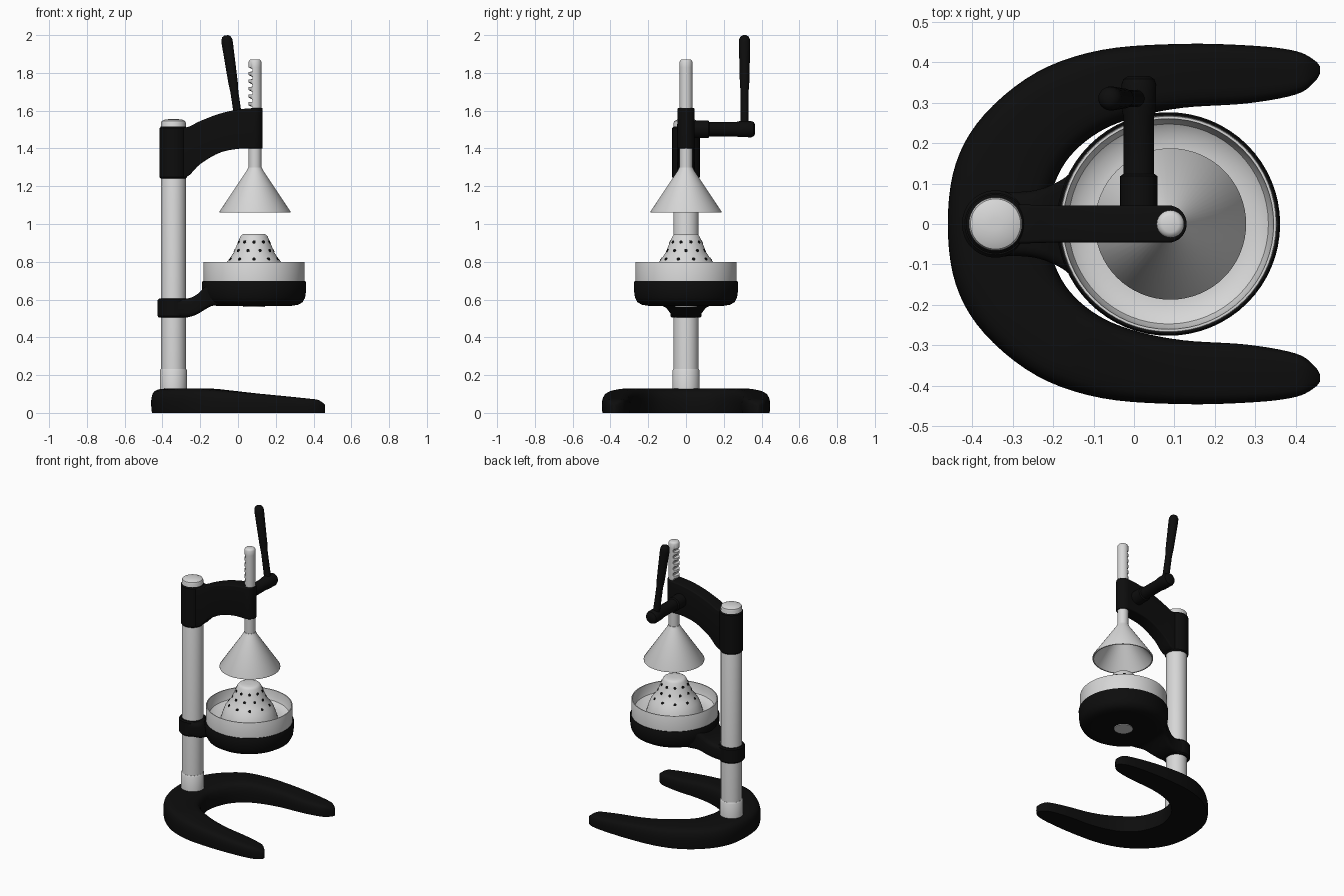
import bpy, bmesh
from math import sin, cos, pi
from mathutils import Vector

if "Cube" in bpy.data.objects:
    bpy.data.objects.remove(bpy.data.objects["Cube"])


def material(name, v):
    m = bpy.data.materials.new(name)
    m.use_nodes = True
    m.diffuse_color = (v, v, v, 1)
    bsdf = m.node_tree.nodes["Principled BSDF"]
    bsdf.inputs["Base Color"].default_value = (v, v, v, 1)
    bsdf.inputs["Roughness"].default_value = 0.5
    return m


BLACK = material("black_enamel", 0.004)
STEEL = material("light_steel", 0.68)


def loft(name, rings, mat, angle=35):
    """Skin a list of equal-length point rings and cap both ends."""
    bm = bmesh.new()
    loops = [[bm.verts.new(p) for p in ring] for ring in rings]
    n = len(loops[0])
    for a, b in zip(loops, loops[1:]):
        for i in range(n):
            j = (i + 1) % n
            bm.faces.new((a[i], a[j], b[j], b[i]))
    bm.faces.new(loops[0])
    bm.faces.new(loops[-1])
    bmesh.ops.recalc_face_normals(bm, faces=bm.faces)
    me = bpy.data.meshes.new(name)
    bm.to_mesh(me)
    bm.free()
    me.materials.append(mat)
    ob = bpy.data.objects.new(name, me)
    bpy.context.collection.objects.link(ob)
    bpy.ops.object.select_all(action='DESELECT')
    ob.select_set(True)
    bpy.context.view_layer.objects.active = ob
    bpy.ops.object.shade_smooth_by_angle(angle=angle * pi / 180)
    return ob


def turned(name, base, axis, profile, mat, n=48):
    """Turn (radius, distance) pairs around an axis through base."""
    axis = Vector(axis).normalized()
    u = axis.orthogonal().normalized()
    w = axis.cross(u)
    rings = [[Vector(base) + axis * d + (u * cos(2 * pi * i / n) + w * sin(2 * pi * i / n)) * r
              for i in range(n)] for r, d in profile]
    return loft(name, rings, mat)


def spline(points, steps):
    """Smooth curve through points of any dimension."""
    pts = [Vector(p) for p in points]
    pts = [pts[0]] + pts + [pts[-1]]
    out = []
    for a, b, c, d in zip(pts, pts[1:], pts[2:], pts[3:]):
        for k in range(steps):
            t = k / steps
            out.append(b + (c - a) * (t / 2) + (a * 2 - b * 5 + c * 4 - d) * (t * t / 2)
                       + (b * 3 - a - c * 3 + d) * (t ** 3 / 2))
    return out + [pts[-1]]


def beam(name, stations, bevel, mat):
    """Rounded box section along x from (x, half width, bottom, top)."""
    rings = []
    for x, w, lo, hi in stations:
        b = min(bevel, w * 0.7)
        ring = []
        for cy, cz, start in ((w - b, hi - b, 0), (b - w, hi - b, 1), (b - w, lo + b, 2), (w - b, lo + b, 3)):
            for k in range(5):
                a = (start + k / 4) * pi / 2
                ring.append((x, cy + b * cos(a), cz + b * sin(a)))
        rings.append(ring)
    return loft(name, rings, mat, 50)


POST, BOWL = (-0.342, 0, 0), (0.085, 0, 0)
UP = (0, 0, 1)

# Horseshoe base: outer and inner edge points of one leg, mirrored
leg = [(-.46, 0, -.22, 0), (-.44, .15, -.2, .09), (-.37, .27, -.16, .165),
       (-.24, .375, -.09, .225), (-.08, .43, 0, .263), (.12, .445, .12, .287),
       (.3, .44, .28, .298), (.4, .427, .4, .32), (.445, .405, .445, .35),
       (.46, .388, .46, .373)]
edges = [(a, -b, c, -d) for a, b, c, d in reversed(leg[1:])] + leg
half = [(1, 0.45), (0.99, 0.6), (0.94, 0.78), (0.85, 0.9), (0.7, 0.97), (0.45, 1)]
section = [(0.96, 0), (0.99, 0.15)] + half
section += [(-u, v) for u, v in reversed(section)]
rings = []
for ox, oy, ix, iy in spline(edges, 5):
    mid = Vector(((ox + ix) / 2, (oy + iy) / 2, 0))
    side = Vector(((ox - ix) / 2, (oy - iy) / 2, 0))
    h = min(0.128, 0.113 - 0.1 * mid.x)
    h *= 1 - 0.35 * max(0, (mid.x - 0.41) / 0.05) ** 2
    rings.append([mid + side * u + Vector((0, 0, h * v)) for u, v in section])
loft("base", rings, BLACK, 50)

# Upright post with foot collar and domed cap
turned("post", POST, UP, [(.066, .02), (.066, 1.535), (.062, 1.545), (.045, 1.553), (.015, 1.556)], STEEL)
turned("post_collar", POST, UP, [(.072, .1), (.072, .225), (.067, .233)], STEEL)

# Upper arm and its sleeve
turned("arm_sleeve", POST, UP, [(.066, 1.24), (.073, 1.248), (.073, 1.508), (.066, 1.516)], BLACK)
arm = spline([(-.34, .05, 1.245, 1.51), (-.27, .048, 1.25, 1.512), (-.2, .046, 1.317, 1.545),
              (-.1, .046, 1.376, 1.583), (0, .046, 1.398, 1.606), (.085, .046, 1.4, 1.614)], 5)
arm += [(.085 + .045 * sin(a), max(.006, .046 * cos(a)), 1.4, 1.615)
        for a in [k * pi / 16 for k in range(1, 9)]]
beam("upper_arm", arm, 0.008, BLACK)

# Toothed press rod: round rings with one side flattened at every notch
rod = [(1.28, -1), (1.59, -1)]
for k in range(6):
    z = 1.605 + k * 0.04
    rod += [(z, -1), (z + 0.002, -0.4), (z + 0.014, -0.4), (z + 0.024, -1)]
rings = [[(0.09 + 0.034 * max(cos(a), cut), 0.034 * sin(a), z)
          for a in [i * pi / 20 for i in range(40)]] for z, cut in rod]
for z, s in ((1.86, 1), (1.868, .85), (1.872, .6)):
    rings.append([(0.09 + 0.034 * s * cos(i * pi / 20), 0.034 * s * sin(i * pi / 20), z) for i in range(40)])
loft("press_rod", rings, STEEL)

# Hollow pressing cone
turned("press_cone", (.09, 0, 0), UP, [(.025, 1.265), (.18, 1.06), (.187, 1.06), (.187, 1.068),
                                      (.042, 1.285), (.036, 1.3)], STEEL, 64)

# Crank shaft and lever
turned("crank_shaft", (.012, 0, 1.502), (0, 1, 0), [(.046, .03), (.046, .118), (.038, .124), (.038, .265),
       (.042, .28), (.043, .345), (.038, .358), (.025, .366)], BLACK, 32)
turned("crank_lever", (.01, .31, 1.5), (-.07, 0, .48), [(.022, 0), (.021, .12), (.021, .2), (.025, .25),
       (.03, .46), (.029, .482), (.022, .497), (.01, .504)], BLACK, 24)

# Bowl holder, clamp ring and link between them
turned("bowl_holder", BOWL, UP, [(.06, .566), (.2, .567), (.235, .573), (.258, .587), (.27, .61),
                                (.275, .645), (.276, .69), (.272, .697)], BLACK, 64)
turned("clamp_ring", POST, UP, [(.076, .504), (.083, .512), (.083, .598), (.076, .606)], BLACK)
beam("holder_link", spline([(-.33, .08, .506, .604), (-.27, .08, .506, .605), (-.22, .09, .52, .625),
                            (-.17, .115, .55, .67), (-.13, .15, .568, .69), (-.05, .17, .572, .69)], 4), 0.025, BLACK)
turned("spout", BOWL, UP, [(.058, .561), (.058, .6)], STEEL)

# Juice bowl
turned("juice_bowl", BOWL, UP, [(.26, .685), (.268, .69), (.268, .795), (.266, .8), (.26, .8), (.256, .76),
                               (.247, .735), (.225, .72), (.19, .715), (.1, .715)], STEEL, 64)

# Strainer cone with rows of holes
turned("strainer", BOWL, UP, [(.175, .715), (.165, .75), (.15, .79), (.127, .82), (.107, .85), (.087, .9),
                             (.073, .932), (.066, .942), (.055, .947), (.02, .948)], STEEL)
holes = []
for row, (z, r) in enumerate(((.815, .131), (.86, .103), (.905, .085))):
    for k in range(10):
        a = 2 * pi * (k + 0.5 * (row % 2)) / 10 + pi / 2
        out = Vector((cos(a), sin(a), 0.75 if row == 0 else 0.42))
        spot = Vector(BOWL) + Vector((r * cos(a), r * sin(a), z))
        holes.append(turned("strainer_holes", spot, out, [(.009, -.004), (.009, .002)], BLACK, 12))
bpy.ops.object.select_all(action='DESELECT')
for ob in holes:
    ob.select_set(True)
bpy.context.view_layer.objects.active = holes[0]
bpy.ops.object.join()
